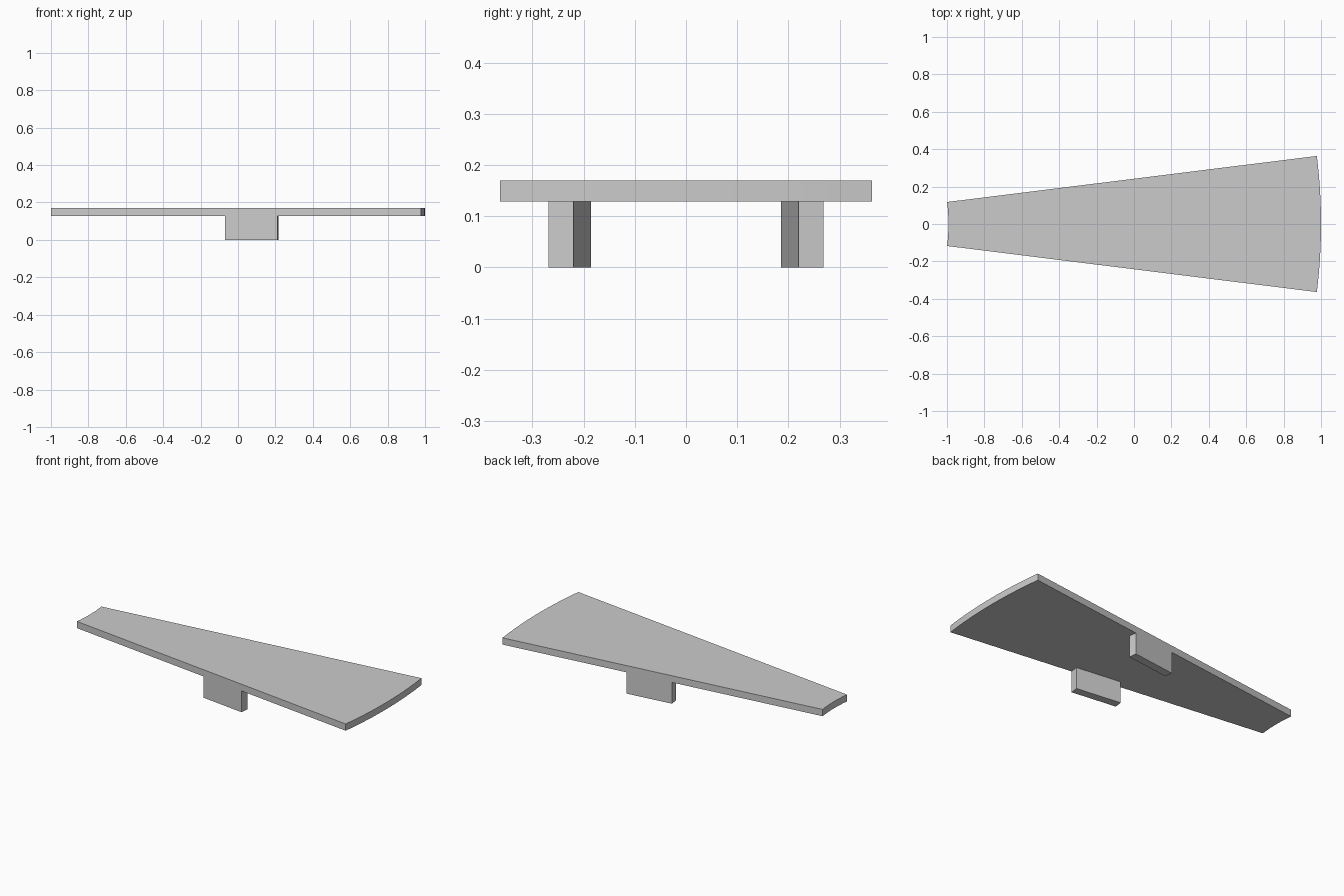
import bpy, bmesh, math
from mathutils import Vector

cube = bpy.data.objects.get("Cube")
if cube:
    bpy.data.objects.remove(cube, do_unlink=True)

HALF_ANGLE = math.radians(7.1)
R_OUT, R_IN = 2.943, 0.951
CENTRE_X = 1 - R_OUT
Z_SEAM, Z_TOP = 0.129, 0.17
SEGMENTS = 16

grey = bpy.data.materials.new("light_grey")
grey.use_nodes = True
colour = (0.6, 0.6, 0.6, 1)
grey.diffuse_color = colour
grey.node_tree.nodes["Principled BSDF"].inputs["Base Color"].default_value = colour


def polar(radius, angle):
    return Vector((CENTRE_X + radius * math.cos(angle), radius * math.sin(angle), 0))


def prism(name, outline, z0, z1):
    """Extrude a flat outline between two heights."""
    bm = bmesh.new()
    base = bm.faces.new([bm.verts.new((p.x, p.y, z0)) for p in outline])
    top = bmesh.ops.extrude_face_region(bm, geom=[base])["geom"]
    verts = [g for g in top if isinstance(g, bmesh.types.BMVert)]
    bmesh.ops.translate(bm, verts=verts, vec=(0, 0, z1 - z0))
    bmesh.ops.recalc_face_normals(bm, faces=bm.faces)
    mesh = bpy.data.meshes.new(name)
    bm.to_mesh(mesh)
    bm.free()
    mesh.materials.append(grey)
    obj = bpy.data.objects.new(name, mesh)
    bpy.context.collection.objects.link(obj)
    return obj


# Tapered slab: a sector of a ring
angles = [HALF_ANGLE * (2 * i / SEGMENTS - 1) for i in range(SEGMENTS + 1)]
outline = [polar(R_OUT, a) for a in angles] + [polar(R_IN, a) for a in reversed(angles)]
prism("slab", outline, Z_SEAM, Z_TOP)

# Two feet, flush with the slanted long edges
for name, side in (("left_foot", -1), ("right_foot", 1)):
    a = side * HALF_ANGLE
    inward = Vector((math.sin(a), -math.cos(a), 0)) * side * 0.0485
    near, far = polar(1.889, a), polar(2.171, a)
    prism(name.replace("left", "front").replace("right", "back"),
          [near, far, far + inward, near + inward], 0, Z_SEAM)
